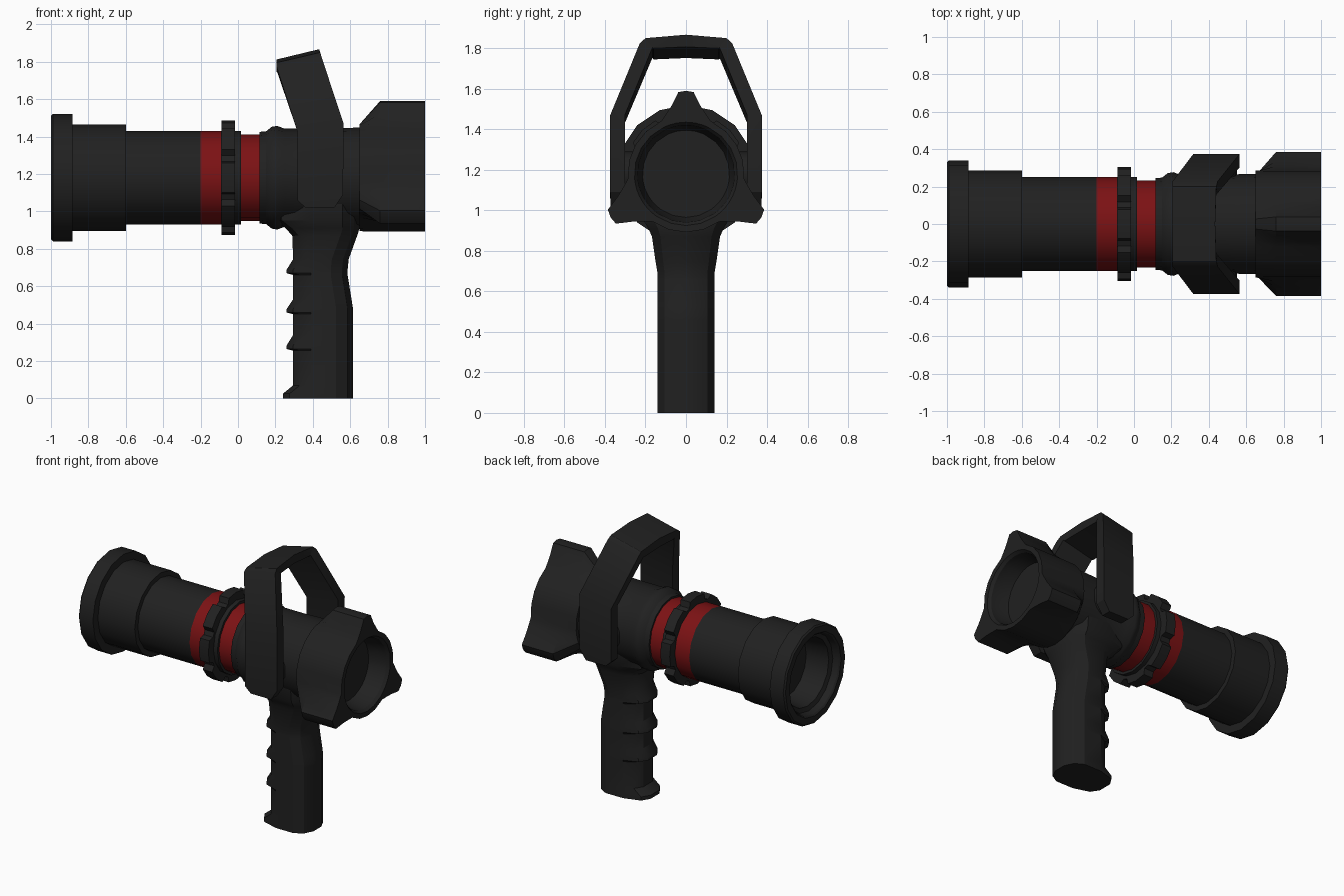
import bpy, bmesh
from math import sin, cos, radians, pi

if "Cube" in bpy.data.objects:
    bpy.data.objects.remove(bpy.data.objects["Cube"])

AXIS = 1.18  # height of the barrel axis


def material(name, rgb):
    m = bpy.data.materials.new(name)
    m.diffuse_color = (*rgb, 1)
    m.use_nodes = True
    m.node_tree.nodes["Principled BSDF"].inputs["Base Color"].default_value = m.diffuse_color
    return m


BLACK = material("black", (0.015, 0.015, 0.015))
RED = material("red", (0.2, 0.006, 0.007))


def loft(name, rings, mat=BLACK, angle=30):
    """Skin a stack of equal-length point loops and cap both ends."""
    bm = bmesh.new()
    loops = [[bm.verts.new(p) for p in ring] for ring in rings]
    n = len(loops[0])
    for a, b in zip(loops, loops[1:]):
        for i in range(n):
            j = (i + 1) % n
            bm.faces.new((a[i], a[j], b[j], b[i]))
    bm.faces.new(loops[0])
    bm.faces.new(loops[-1])
    bmesh.ops.recalc_face_normals(bm, faces=bm.faces)
    me = bpy.data.meshes.new(name)
    bm.to_mesh(me)
    bm.free()
    ob = bpy.data.objects.new(name, me)
    bpy.context.collection.objects.link(ob)
    me.materials.append(mat)
    bpy.ops.object.select_all(action='DESELECT')
    ob.select_set(True)
    bpy.context.view_layer.objects.active = ob
    bpy.ops.object.shade_smooth_by_angle(angle=radians(angle))
    return ob


def polar_ring(x, polar):
    return [(x, r * cos(radians(a)), AXIS + r * sin(radians(a))) for a, r in polar]


def turned(name, profile, mat=BLACK, sides=16):
    """Lathe an (x, radius) profile around the barrel axis."""
    angles = [360 * i / sides for i in range(sides)]
    return loft(name, [polar_ring(x, [(a, r) for a in angles]) for x, r in profile], mat)


# Rear barrel with hollow mouth, red bands and mid body
turned("rear_barrel", [(-0.78, .215), (-0.94, .235), (-0.95, .265), (-0.99, .275), (-1, .285),
                       (-1, .33), (-0.99, .34), (-0.885, .34), (-0.885, .285), (-0.6, .285),
                       (-0.6, .25), (-0.2, .25)])
turned("rear_red_band", [(-0.2, .25), (-0.09, .25)], RED)
turned("spacer_ring", [(-0.09, .25), (0.015, .25)])
turned("front_red_band", [(0.015, .232), (0.115, .232)], RED)
turned("mid_body", [(0.115, .245), (0.15, .248), (0.18, .272), (0.21, .277), (0.25, .262),
                    (0.45, .262), (0.56, .266), (0.66, .268)])

# Notched coupling ring with eight teeth
teeth = []
for k in range(8):
    teeth += [(45 * k + d, r) for d, r in
              [(-19, .268), (-15, .304), (0, .306), (15, .304), (19, .268)]]
loft("coupling_ring", [polar_ring(x, teeth) for x in (-0.088, -0.015)])

# Nozzle bell: round wall with three lugs, then a recessed mouth
def bell_ring(x, lug, wall=.288):
    pts = []
    for centre, tip in ((90, .41), (210, .43), (330, .43)):
        for d, w in [(-43, 0), (-25, 0), (-18, .2), (-11.5, .48), (-5.4, .96), (0, 1), (5.4, .96),
                     (11.5, .48), (18, .2), (25, 0), (43, 0), (60, 0)]:
            pts.append((centre + d, wall + (tip - wall) * w * lug))
    return polar_ring(x, pts)


loft("nozzle_bell", [bell_ring(.65, 0, .286), bell_ring(.76, 1), bell_ring(1, 1),
                     bell_ring(1, 0, .255), bell_ring(.98, 0, .24), bell_ring(.93, 0, .235),
                     bell_ring(.86, 0, .215)])

# Pistol grip: (z, finger-side x, back x, half width), ridges on the finger side
levels = [(0, .24, .615, .14), (.025, .24, .615, .14), (.07, .295, .615, .14)]
for z in (.265, .46, .67):
    back = .615 if z < .5 else .586
    levels += [(z - .01, .295, back, .14), (z, .258, back, .14),
               (z + .018, .26, back, .14), (z + .075, .295, back + (.006 if z > .6 else 0), .14 if z < .6 else .15)]
    if z == .46:
        levels[-1] = (.53, .295, .607, .14)
levels += [(.87, .29, .637, .168), (.91, .255, .65, .185), (.95, .2, .65, .21), (1.05, .18, .65, .22)]


def grip_ring(z, x0, x1, w):
    half = [(x1, .3 * w), (x1 - .03, .75 * w), (x1 - .09, w), (.39, w),
            (x0 + .035, .75 * w), (x0, .35 * w)]
    return [(x, y, z) for x, y in half] + [(x, -y, z) for x, y in reversed(half)]


loft("pistol_grip", [grip_ring(*lv) for lv in levels])

# Carry loop: (outer y, inner y, left x, left z, right x, right z, roof thickness)
side = [(.372, .302, .36, 1.02, .515, 1.02, 0), (.374, .302, .317, 1.06, .562, 1.09, 0),
        (.374, .302, .317, 1.43, .564, 1.47, 0), (.228, .165, .206, 1.775, .447, 1.825, .02),
        (.2, .16, .206, 1.795, .44, 1.85, .05)]
stations = [(1, s) for s in side] + [(1, (0, 0, .206, 1.812, .434, 1.867, .06))] \
    + [(-1, s) for s in reversed(side)]
loft("carry_loop", [[(xl, sg * yo, zl), (xr, sg * yo, zr), (xr, sg * yi, zr - t), (xl, sg * yi, zl - t)]
                    for sg, (yo, yi, xl, zl, xr, zr, t) in stations])

# Pivot boss joining the loop to the body
loft("loop_pivot", [[(.44 + .11 * cos(pi * i / 8), y, AXIS + .11 * sin(pi * i / 8)) for i in range(16)]
                    for y in (-.32, .32)])
